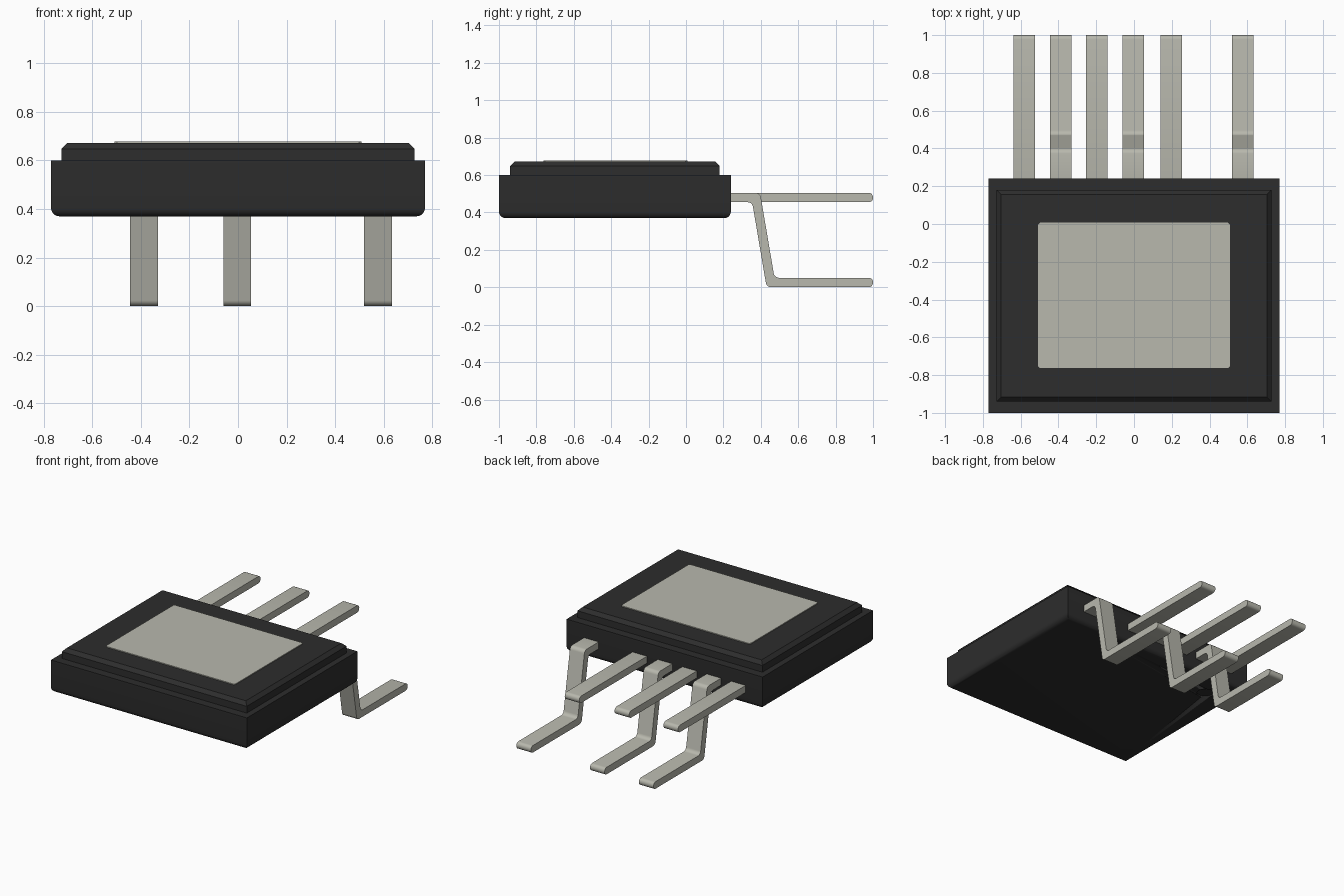
import bpy, bmesh
from mathutils import Vector

if "Cube" in bpy.data.objects:
    bpy.data.objects.remove(bpy.data.objects["Cube"])


def material(name, rgb):
    m = bpy.data.materials.new(name)
    m.use_nodes = True
    m.diffuse_color = (*rgb, 1)
    m.node_tree.nodes["Principled BSDF"].inputs["Base Color"].default_value = (*rgb, 1)
    return m


BLACK = material("black moulded plastic", (0.026, 0.026, 0.026))
METAL = material("tinned metal", (0.48, 0.48, 0.42))


def finish(name, bm, mat):
    bmesh.ops.recalc_face_normals(bm, faces=bm.faces)
    mesh = bpy.data.meshes.new(name)
    bm.to_mesh(mesh)
    bm.free()
    mesh.materials.append(mat)
    ob = bpy.data.objects.new(name, mesh)
    bpy.context.collection.objects.link(ob)
    bpy.ops.object.select_all(action="DESELECT")
    ob.select_set(True)
    bpy.context.view_layer.objects.active = ob
    bpy.ops.object.shade_smooth_by_angle(angle=0.6)
    return ob


def box(name, lo, hi, mat, pick, width, segments):
    """Box between two corners, bevelled on the edges that pick() accepts."""
    lo, hi = Vector(lo), Vector(hi)
    bm = bmesh.new()
    bmesh.ops.create_cube(bm, size=1)
    for v in bm.verts:
        v.co = (lo + hi) / 2 + v.co * (hi - lo)
    edges = [e for e in bm.edges if pick(*(v.co for v in e.verts))]
    bmesh.ops.bevel(bm, geom=edges, offset=width, segments=segments,
                    profile=0.5, affect="EDGES")
    return finish(name, bm, mat)


# Moulded body with rounded underside, chamfered upper tier and metal pad
body = box("body", (-0.77, -1, 0.37), (0.77, 0.24, 0.6), BLACK,
           lambda a, b: max(a.z, b.z) < 0.4, 0.035, 5)
box("upper_tier", (-0.727, -0.94, 0.58), (0.727, 0.18, 0.672), BLACK,
    lambda a, b: min(a.z, b.z) > 0.66, 0.024, 1)
box("thermal_pad", (-0.508, -0.763, 0.66), (0.508, 0.007, 0.678), METAL,
    lambda a, b: abs(a.z - b.z) > 0.01, 0.01, 1)

# Shallow round pin marker recessed in the underside
bm = bmesh.new()
bmesh.ops.create_cone(bm, cap_ends=True, segments=32, radius1=0.055,
                      radius2=0.055, depth=0.03)
bmesh.ops.translate(bm, verts=bm.verts, vec=(-0.575, 0.045, 0.365))
cutter = finish("marker_cutter", bm, BLACK)
cutter.hide_render = True
cutter.hide_set(True)
cutter.display_type = "WIRE"
cut = body.modifiers.new("marker recess", "BOOLEAN")
cut.operation = "DIFFERENCE"
cut.object = cutter


def lead(name, x, path, half=0.025, width=0.114):
    """Flat strip following a y-z path, with rounded ends and bends."""
    pts = [Vector(p) for p in path]
    dirs = [(b - a).normalized() for a, b in zip(pts, pts[1:])]
    normals = [Vector((-d.y, d.x)) for d in dirs]
    upper, lower = [], []
    for i, p in enumerate(pts):
        n0, n1 = normals[max(i - 1, 0)], normals[min(i, len(normals) - 1)]
        mitre = (n0 + n1) * half / (1 + n0.dot(n1))
        upper.append(p + mitre)
        lower.append(p - mitre)
    bm = bmesh.new()
    outline = [bm.verts.new((x - width / 2, p.x, p.y)) for p in upper + lower[::-1]]
    face = bm.faces.new(outline)
    out = bmesh.ops.extrude_face_region(bm, geom=[face])
    bmesh.ops.translate(bm, vec=(width, 0, 0),
                        verts=[g for g in out["geom"] if isinstance(g, bmesh.types.BMVert)])
    edges = [e for e in bm.edges if abs(e.verts[0].co.x - e.verts[1].co.x) > width / 2]
    bmesh.ops.bevel(bm, geom=edges, offset=half * 0.94, segments=5,
                    profile=0.5, affect="EDGES")
    return finish(name, bm, METAL)


# Two rows of leads leaving the back of the body
STRAIGHT = [(0.2, 0.48), (1, 0.48)]
BENT = [(0.2, 0.48), (0.375, 0.48), (0.452, 0.026), (1, 0.026)]
for i, x in enumerate((-0.58, -0.196, 0.196)):
    lead(f"straight_lead_{i + 1}", x, STRAIGHT)
for i, x in enumerate((-0.387, -0.003, 0.576)):
    lead(f"bent_lead_{i + 1}", x, BENT)
